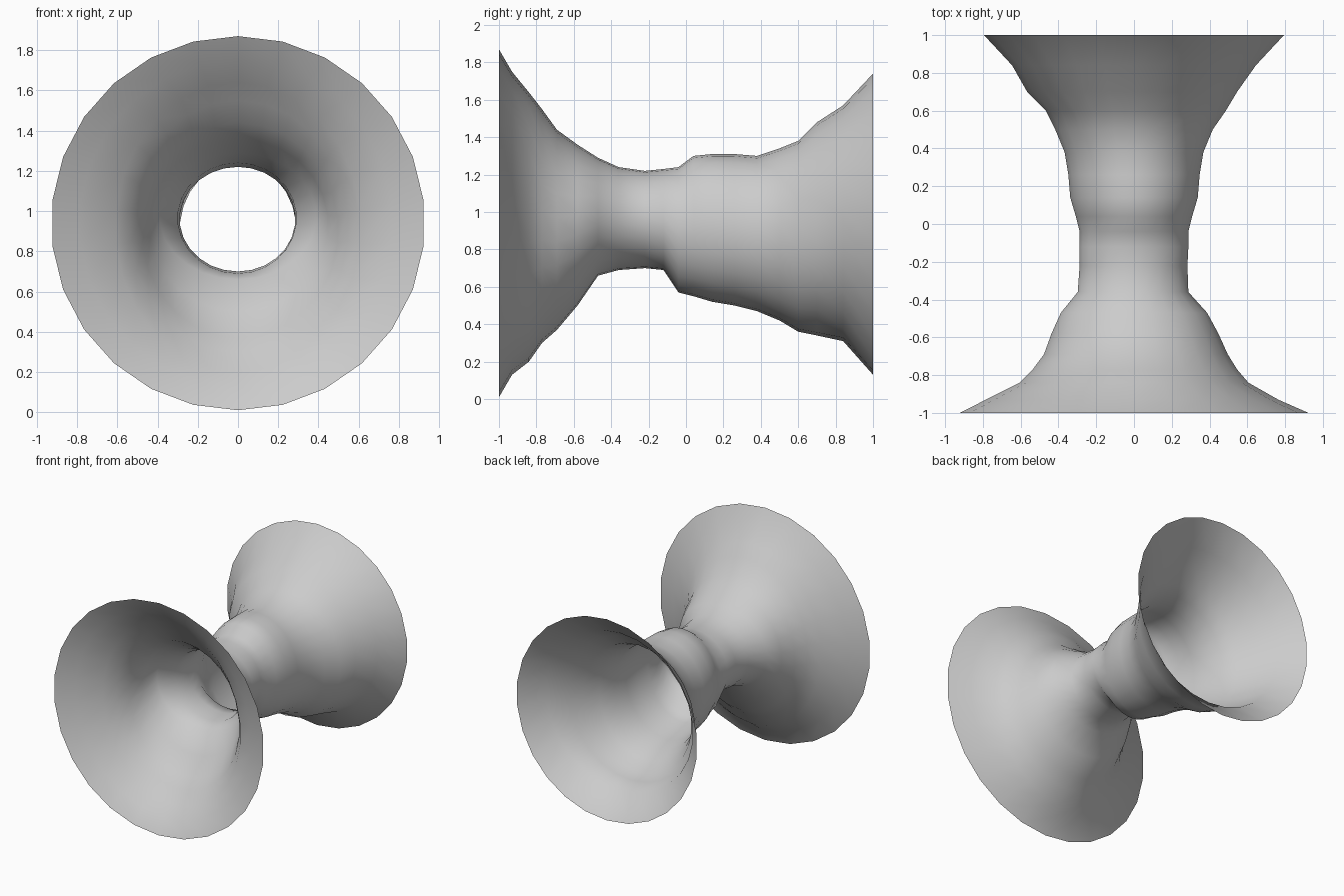
import bpy, bmesh, math

# Cross-sections along the tube: y, bottom z, top z, left reach, right reach
SECTIONS = [
    (-1.00, 0.01, 1.87, 0.93, 0.93),
    (-0.93, 0.13, 1.75, 0.79, 0.77),
    (-0.84, 0.20, 1.64, 0.61, 0.61),
    (-0.77, 0.30, 1.55, 0.54, 0.55),
    (-0.69, 0.37, 1.44, 0.48, 0.50),
    (-0.58, 0.50, 1.36, 0.44, 0.45),
    (-0.47, 0.66, 1.29, 0.39, 0.39),
    (-0.36, 0.69, 1.24, 0.30, 0.29),
    (-0.22, 0.70, 1.22, 0.29, 0.285),
    (-0.12, 0.69, 1.23, 0.29, 0.29),
    (-0.04, 0.57, 1.24, 0.29, 0.29),
    (0.04, 0.55, 1.30, 0.31, 0.31),
    (0.14, 0.52, 1.31, 0.34, 0.34),
    (0.26, 0.50, 1.31, 0.35, 0.35),
    (0.38, 0.47, 1.30, 0.37, 0.37),
    (0.50, 0.42, 1.34, 0.42, 0.42),
    (0.60, 0.36, 1.38, 0.47, 0.49),
    (0.70, 0.34, 1.48, 0.57, 0.55),
    (0.84, 0.31, 1.57, 0.65, 0.65),
    (1.00, 0.13, 1.74, 0.80, 0.80),
]
SIDES = 26


def ring(bm, y, bottom, top, left, right):
    """One oval ring of vertices around the y axis."""
    verts = []
    for i in range(SIDES):
        a = 2 * math.pi * i / SIDES
        s = math.sin(a)
        x = s * (right if s > 0 else left)
        z = (top + bottom) / 2 + math.cos(a) * (top - bottom) / 2
        verts.append(bm.verts.new((x, y, z)))
    return verts


# Open double funnel: a single skin lofted through the rings
bm = bmesh.new()
rings = [ring(bm, *s) for s in SECTIONS]
for a, b in zip(rings, rings[1:]):
    for i in range(SIDES):
        j = (i + 1) % SIDES
        bm.faces.new((a[i], b[i], b[j], a[j]))
bmesh.ops.recalc_face_normals(bm, faces=bm.faces)

# Make sure the skin faces outward at the neck
bm.faces.ensure_lookup_table()
neck = bm.faces[8 * SIDES]
if neck.normal.z < 0:
    bmesh.ops.reverse_faces(bm, faces=bm.faces)

mesh = bpy.data.meshes.new("double_funnel")
bm.to_mesh(mesh)
bm.free()
mesh.shade_smooth()
funnel = bpy.data.objects.new("double_funnel", mesh)
bpy.context.collection.objects.link(funnel)
